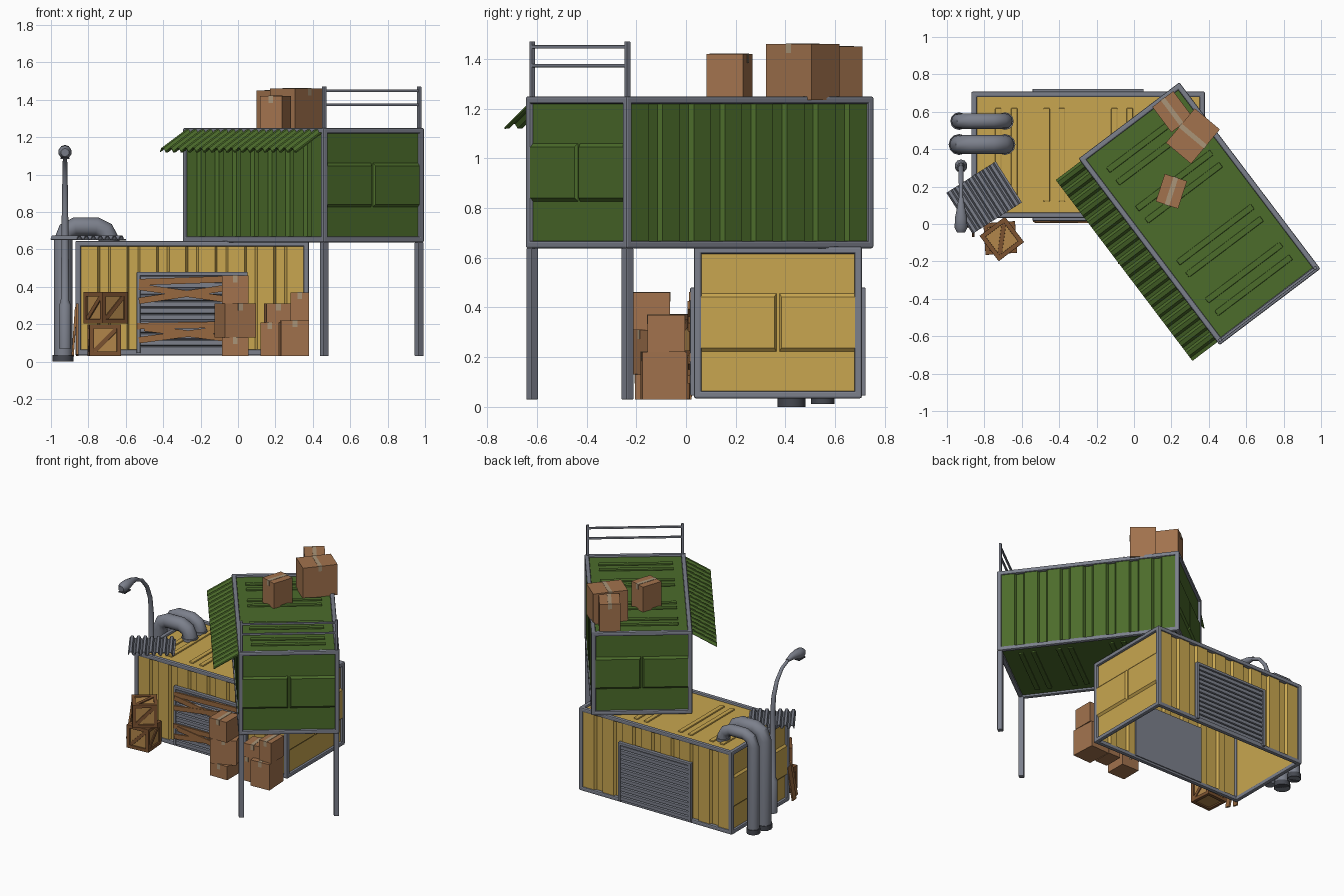
import bpy, bmesh, math
from mathutils import Matrix, Vector

if "Cube" in bpy.data.objects:
    bpy.data.objects.remove(bpy.data.objects["Cube"])

def mat(name, r, g, b):
    m = bpy.data.materials.new(name)
    m.diffuse_color = (r, g, b, 1)
    m.use_nodes = True
    m.node_tree.nodes["Principled BSDF"].inputs["Base Color"].default_value = m.diffuse_color
    return m

YELLOW = mat("yellow paint", 0.58, 0.38, 0.08)
GREEN = mat("green paint", 0.072, 0.150, 0.024)
STEEL = mat("grey steel", 0.20, 0.215, 0.26)
DARK = mat("dark steel", 0.06, 0.065, 0.08)
CARD = mat("cardboard", 0.36, 0.17, 0.075)
TAPE = mat("tape", 0.40, 0.30, 0.19)
PLANK = mat("plank wood", 0.31, 0.14, 0.05)
CRATE = mat("crate panel", 0.45, 0.24, 0.07)
TRIM = mat("crate trim", 0.20, 0.085, 0.03)
I = Matrix.Identity(4)
T = Matrix.Translation

def R(deg, axis='Z'):
    return Matrix.Rotation(math.radians(deg), 4, axis)

def finish(name, bm, m, M=I, bevel=0, thick=0, smooth=False):
    me = bpy.data.meshes.new(name)
    bm.to_mesh(me)
    bm.free()
    me.materials.append(m)
    me.transform(M)
    for p in me.polygons:
        p.use_smooth = smooth
    ob = bpy.data.objects.new(name, me)
    bpy.context.collection.objects.link(ob)
    if thick:
        s = ob.modifiers.new("thickness", 'SOLIDIFY')
        s.thickness, s.offset = thick, 0
    if bevel:
        b = ob.modifiers.new("bevel", 'BEVEL')
        b.width, b.segments = bevel, 2
    return ob

def boxes(name, items, m, M=I, bevel=0):
    """items: (centre, size[, rotation])"""
    bm = bmesh.new()
    for it in items:
        rot = it[2] if len(it) > 2 else I
        bmesh.ops.create_cube(bm, size=1, matrix=T(it[0]) @ rot @ Matrix.Diagonal((*it[1], 1)))
    return finish(name, bm, m, M, bevel)

def sheet(name, pts, vec, m, M=I, thick=0.006):
    """open profile swept along a vector"""
    bm = bmesh.new()
    a = [bm.verts.new(p) for p in pts]
    b = [bm.verts.new(Vector(p) + Vector(vec)) for p in pts]
    for i in range(len(a) - 1):
        bm.faces.new((a[i], a[i + 1], b[i + 1], b[i]))
    return finish(name, bm, m, M, thick=thick)

def tube(name, path, radii, side, m, sides=12):
    """round tube on a planar path; side = normal of that plane"""
    bm = bmesh.new()
    P, S, rings = [Vector(p) for p in path], Vector(side), []
    for i, p in enumerate(P):
        t = (P[min(i + 1, len(P) - 1)] - P[max(i - 1, 0)]).normalized()
        n = t.cross(S)
        rings.append([bm.verts.new(p + radii[i] * (n * math.cos(a) + S * math.sin(a)))
                      for a in (2 * math.pi * k / sides for k in range(sides))])
    for r, q in zip(rings, rings[1:]):
        for k in range(sides):
            bm.faces.new((r[k], r[(k + 1) % sides], q[(k + 1) % sides], q[k]))
    bm.faces.new(rings[0])
    bm.faces.new(rings[-1])
    bmesh.ops.recalc_face_normals(bm, faces=bm.faces)
    ob = finish(name, bm, m, smooth=True)
    bpy.context.view_layer.objects.active = ob
    ob.select_set(True)
    bpy.ops.object.shade_smooth_by_angle(angle=math.radians(40))
    ob.select_set(False)

HX, HY, HZ, F = 0.625, 0.338, 0.306, 0.03   # container half sizes, frame bar

def container(label, M, paint, floor):
    x, y, z = HX - F / 2, HY - F / 2, HZ - F / 2
    bars = [((0, sy * y, sz * z), (2 * HX, F, F)) for sy in (-1, 1) for sz in (-1, 1)]
    bars += [((sx * x, 0, sz * z), (F, 2 * HY, F)) for sx in (-1, 1) for sz in (-1, 1)]
    bars += [((sx * x, sy * y, 0), (F, F, 2 * HZ)) for sx in (-1, 1) for sy in (-1, 1)]
    boxes(label + "_frame", bars, STEEL, M, 0.008)
    # grooved long walls
    prof = [(-x, 0)]
    for k in range(-3, 4):
        c = 0.157 * k
        prof += [(c - 0.036, 0), (c - 0.024, 0.018), (c + 0.024, 0.018), (c + 0.036, 0)]
    prof.append((x, 0))
    for name, s in (("front", -1), ("back", 1)):
        sheet(f"{label}_{name}_wall", [(px, s * (HY - 0.01 - d), -z) for px, d in prof],
              (0, 0, 2 * z), paint, M, 0.004)
    # end walls with two raised bevelled panels
    for name, s in (("left", -1), ("right", 1)):
        boxes(f"{label}_{name}_end", [((s * (HX - 0.02), 0, 0), (0.006, 2 * y, 2 * z))], paint, M)
        bm = bmesh.new()
        for sy in (-1, 1):
            lo, hi = [], []
            for a, b in ((0.006, -0.118), (y, -0.118), (y, 0.118), (0.006, 0.118)):
                ia = a + (0.008 if a < 0.1 else 0)
                lo.append(bm.verts.new((s * (HX - 0.018), sy * a, b)))
                hi.append(bm.verts.new((s * (HX - 0.004), sy * ia, b * 0.87)))
            bm.faces.new(hi)
            for i in range(4):
                bm.faces.new((lo[i], lo[(i + 1) % 4], hi[(i + 1) % 4], hi[i]))
        bmesh.ops.recalc_face_normals(bm, faces=bm.faces)
        finish(f"{label}_{name}_end_panels", bm, paint, M)
    # ribbed roof, and floor where there is one
    for name, s in (("roof", 1), ("floor", -1)) if floor else (("roof", 1),):
        boxes(f"{label}_{name}", [((0, 0, s * (HZ - 0.018)), (2 * x, 2 * y, 0.006))], paint, M)
        boxes(f"{label}_{name}_ribs", [((sx * c, 0, s * (HZ - 0.012)), (0.034, 0.5, 0.014))
              for c in (0.14, 0.222, 0.395, 0.48) for sx in (-1, 1)], paint, M, 0.005)

LOW = T((-0.245, 0.37, 0.34))
HIGH = T((0.35, 0.055, 0.944)) @ R(-52.9)
container("lower_container", LOW, YELLOW, False)
container("upper_container", HIGH, GREEN, True)

# roller shutters on the front and back of the lower container
for name, M in (("front", LOW), ("back", LOW @ R(180))):
    boxes(name + "_shutter_frame",
          [((sx * 0.287, -HY, -0.08), (0.02, 0.03, 0.43)) for sx in (-1, 1)] +
          [((0, -HY, 0.13), (0.594, 0.03, 0.02))], STEEL, M, 0.004)
    slats, n = [], 12
    for k in range(n):
        z0 = -0.285 + k * 0.41 / n
        slats += [(-0.28, -HY - 0.008, z0), (-0.28, -HY - 0.008, z0 + 0.024), (-0.28, -HY + 0.004, z0 + 0.03)]
    sheet(name + "_shutter", slats, (0.56, 0, 0), STEEL, M, 0)
    boxes(name + "_shutter_inside", [((0, -HY + 0.022, -0.08), (0.57, 0.03, 0.42))], STEEL, M)

# boards nailed over the front shutter
boards = []
for i, (x0, z0, x1, z1) in enumerate(((-.53, .425, .05, .445), (-.53, .40, .03, .32), (-.53, .325, .04, .41),
                                      (-.54, .19, .05, .20), (-.53, .115, .04, .19), (-.50, .18, .04, .11))):
    boards.append((((x0 + x1) / 2, 0.018 - 0.003 * (i % 3), (z0 + z1) / 2),
                   (math.hypot(x1 - x0, z1 - z0), 0.012, 0.034), R(-math.degrees(math.atan2(z1 - z0, x1 - x0)), 'Y')))
boxes("shutter_boards", boards, PLANK)

# planks leaning on the left front corner
boxes("leaning_planks", [((-0.86, -0.015, 0.17), (0.014, 0.04, 0.28), R(-14, 'X')),
                         ((-0.875, 0.02, 0.16), (0.012, 0.04, 0.26), R(-8, 'X') @ R(4, 'Y'))], PLANK)

# legs and roof railing at the free end of the upper container
e = HX - 0.02
boxes("support_legs", [((e, s * (HY - 0.02), -0.61), (0.036, 0.036, 0.61)) for s in (-1, 1)], STEEL, HIGH, 0.004)
boxes("roof_railing", [((e, s * (HY - 0.02), 0.415), (0.018, 0.018, 0.225)) for s in (-1, 1)] +
      [((e, 0, z), (0.014, 2 * HY - 0.04, 0.014)) for z in (0.43, 0.505)], STEEL, HIGH, 0.003)

def waves(n, length, amp):
    """trapezoid corrugation centred on zero"""
    p, w = [], length / n
    for k in range(n):
        a = -length / 2 + k * w
        p += [(a, -amp), (a + w * .2, amp), (a + w * .5, amp), (a + w * .7, -amp)]
    return p + [(length / 2, -amp)]

# corrugated awning and loose roofing sheet
sheet("awning", [(a, -HY + 0.01, 0.292 + h) for a, h in waves(18, 1.21, 0.009)],
      (0, -0.175, -0.105), GREEN, HIGH)
sheet("loose_roof_sheet", [(a, 0.13, h) for a, h in waves(7, 0.31, 0.01)], (0, -0.26, 0), STEEL,
      T((-0.80, 0.142, 0.662)) @ R(32.5))

# vent pipes over the left end
for name, y, r, z0 in (("large", 0.425, 0.05, 0), ("small", 0.55, 0.041, 0.012)):
    a, b, zt = -0.935, -0.69, 0.722
    path = [(a, y, z0), (a, y, 0.65), (a + 0.02, y, 0.70), (a + 0.065, y, zt), (b - 0.065, y, zt),
            (b - 0.02, y, 0.70), (b, y, 0.66), (b, y, 0.63)]
    tube(name + "_vent_pipe", path, [r] * 8, (0, 1, 0), STEEL)
    tube(name + "_vent_collar", [(a, y, z0), (a, y, z0 + 0.035)], [r + 0.006] * 2, (0, 1, 0), DARK)
    tube(name + "_vent_flange", [(b, y, 0.628), (b, y, 0.65)], [r + 0.006] * 2, (0, 1, 0), STEEL)

# street lamp
lx, ly = -0.925, 0.31
tube("lamp_pole", [(lx, ly, 0.07), (lx, ly, 0.30), (lx, ly, 0.32), (lx, ly, 0.80), (lx, ly - 0.012, 0.92),
                   (lx, ly - 0.05, 1.02), (lx, ly - 0.11, 1.09), (lx, ly - 0.19, 1.125)],
     [.035, .035, .024, .018, .016, .014, .012, .011], (1, 0, 0), STEEL, 10)
tube("lamp_head", [(lx, 0.14, 1.122), (lx, 0.09, 1.13), (lx, 0.03, 1.125), (lx, -0.02, 1.12), (lx, -0.045, 1.118)],
     [.013, .022, .034, .036, .022], (1, 0, 0), STEEL, 10)
boxes("lamp_lens", [((lx, 0.0, 1.088), (0.05, 0.07, 0.008))], DARK)

# wooden crates
def crate(name, loc, s, deg):
    M, h, t = T(loc) @ R(deg), s / 2, 0.024
    q = h - t / 2
    boxes(name + "_panels", [((0, 0, 0), (s - 0.02,) * 3)], CRATE, M)
    bars = []
    for a in (-q, q):
        for b in (-q, q):
            bars += [((0, a, b), (s, t, t)), ((a, 0, b), (t, s, t)), ((a, b, 0), (t, t, s))]
    d = s * 1.2
    for k in range(4):
        bars.append((R(90 * k) @ Vector((0, -q, 0)), (d, t * 0.8, t), R(90 * k) @ R(-45, 'Y')))
    bars.append(((0, 0, q), (d, t, t * 0.8), R(45)))
    boxes(name + "_trim", bars, TRIM, M, 0.002)

crate("lower_crate", (-0.715, -0.075, 0.115), 0.17, 4)
crate("upper_crate", (-0.707, -0.08, 0.288), 0.17, 37)

# cardboard boxes: x, y, base z, width, depth, height, turn
cartons = [(-0.015, -0.13, 0.03, 0.14, 0.15, 0.10, 0), (-0.015, -0.12, 0.13, 0.18, 0.15, 0.18, 22),
           (-0.015, -0.14, 0.31, 0.14, 0.15, 0.15, 0), (0.17, -0.07, 0.03, 0.10, 0.14, 0.18, 0),
           (0.30, -0.09, 0.03, 0.15, 0.18, 0.19, 3), (0.21, -0.08, 0.21, 0.13, 0.13, 0.10, 6),
           (0.33, -0.08, 0.22, 0.10, 0.15, 0.15, 0), (0.20, 0.175, 1.235, 0.125, 0.155, 0.185, -18),
           (0.315, 0.47, 1.235, 0.24, 0.175, 0.225, 50), (0.205, 0.60, 1.235, 0.14, 0.17, 0.215, 37)]
for i, (x, y, z, w, d, h, a) in enumerate(cartons):
    M = T((x, y, z)) @ R(a)
    boxes(f"carton_{i + 1}", [((0, 0, h / 2), (w, d, h))], CARD, M)
    boxes(f"carton_{i + 1}_tape", [((0, 0, h), (0.026, d + 0.004, 0.004))] +
          [((0, s * d / 2, h - 0.017), (0.026, 0.004, 0.038)) for s in (-1, 1)], TAPE, M)
